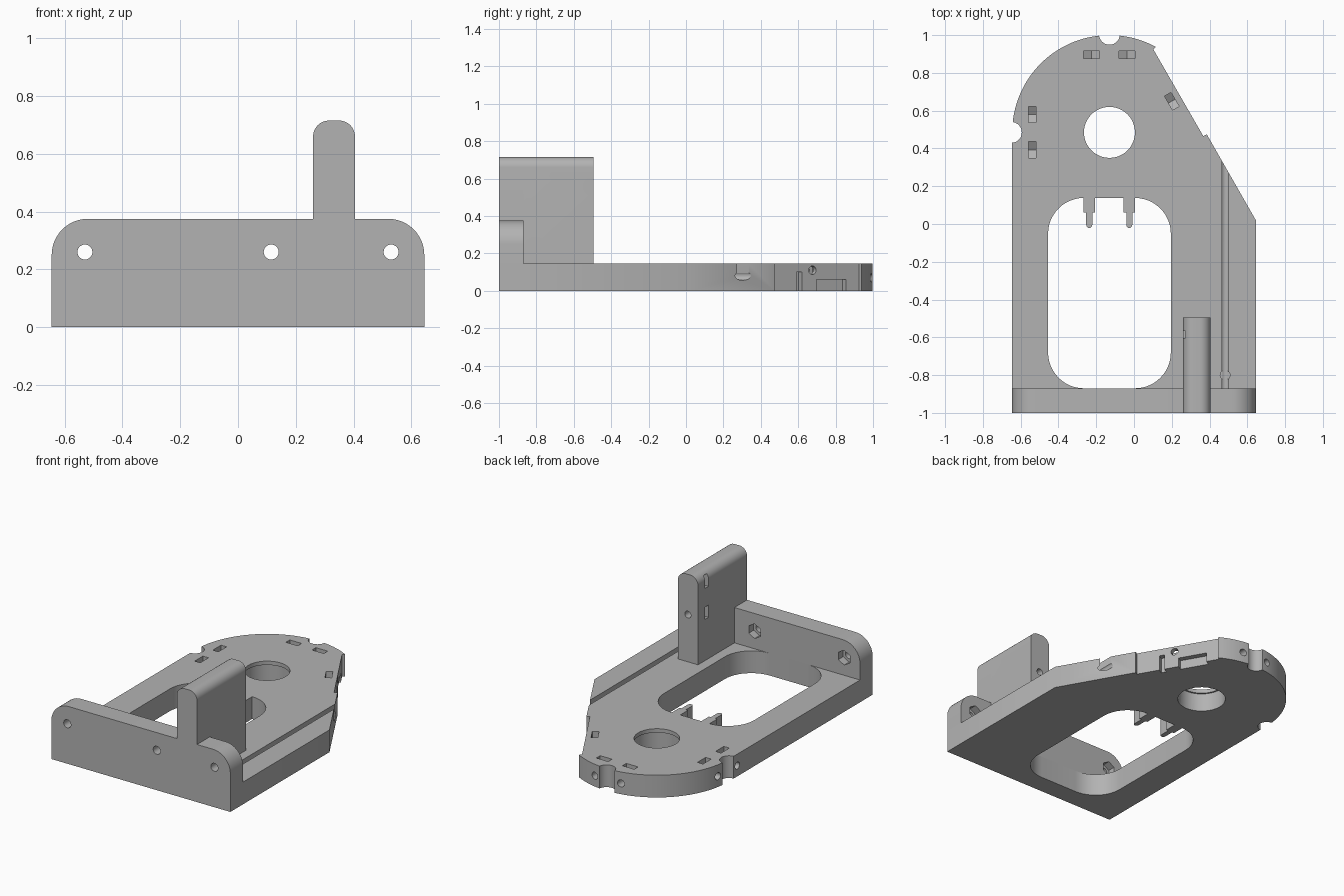
import bpy, bmesh
from math import sin, cos, radians
from mathutils import Matrix

cube = bpy.data.objects.get("Cube")
if cube:
    bpy.data.objects.remove(cube, do_unlink=True)

grey = bpy.data.materials.new("plain grey")
grey.use_nodes = True
colour = (0.45, 0.45, 0.45, 1)
grey.diffuse_color = colour
grey.node_tree.nodes["Principled BSDF"].inputs["Base Color"].default_value = colour

# Profile axes: UP extrudes along z, FRONT along y (profile x,z), SIDE along x (profile y,z)
UP = Matrix()
FRONT = Matrix(((1, 0, 0, 0), (0, 0, 1, 0), (0, 1, 0, 0), (0, 0, 0, 1)))
SIDE = Matrix(((0, 0, 1, 0), (1, 0, 0, 0), (0, 1, 0, 0), (0, 0, 0, 1)))


def arc(cx, cy, r, a0, a1, n=12):
    angles = [radians(a0 + (a1 - a0) * i / n) for i in range(n + 1)]
    return [(cx + r * cos(a), cy + r * sin(a)) for a in angles]


def circle(cx, cy, r, n=32, start=0):
    return arc(cx, cy, r, start, start + 360, n)[:-1]


def rect(x0, x1, y0, y1):
    return [(x0, y0), (x1, y0), (x1, y1), (x0, y1)]


def prism(name, pts, lo, hi, matrix=UP):
    bm = bmesh.new()
    face = bm.faces.new([bm.verts.new((u, v, lo)) for u, v in pts])
    out = bmesh.ops.extrude_face_region(bm, geom=[face])
    verts = [g for g in out["geom"] if isinstance(g, bmesh.types.BMVert)]
    bmesh.ops.translate(bm, verts=verts, vec=(0, 0, hi - lo))
    bm.transform(matrix)
    bmesh.ops.recalc_face_normals(bm, faces=bm.faces)
    mesh = bpy.data.meshes.new(name)
    bm.to_mesh(mesh)
    bm.free()
    mesh.materials.append(grey)
    obj = bpy.data.objects.new(name, mesh)
    bpy.context.collection.objects.link(obj)
    return obj


def activate(obj):
    bpy.ops.object.select_all(action="DESELECT")
    obj.select_set(True)
    bpy.context.view_layer.objects.active = obj


def cut(target, pts, lo, hi, matrix=UP):
    cutter = prism("cutter", pts, lo, hi, matrix)
    cutter.hide_render = True
    mod = target.modifiers.new("cut", "BOOLEAN")
    mod.operation = "DIFFERENCE"
    mod.solver = "EXACT"
    mod.object = cutter
    activate(target)
    bpy.ops.object.modifier_apply(modifier=mod.name)
    bpy.data.objects.remove(cutter, do_unlink=True)


THICK = 0.145
HUB = (-0.13, 0.485)

# Base plate with round end and slanted, slightly recessed edge
outline = [(-0.645, -1), (0.645, -1), (0.645, 0.02), (0.385, 0.475), (0.367, 0.465),
           (0.102, 0.925)] + arc(*HUB, 0.515, 61.5, 180, 40)
plate = prism("base_plate", outline, 0, THICK)

# Rounded window
r = 0.19
window = (arc(0.195 - r, -0.87 + r, r, -90, 0) + arc(0.195 - r, 0.138 - r, r, 0, 90)
          + arc(-0.455 + r, 0.138 - r, r, 90, 180) + arc(-0.455 + r, -0.87 + r, r, 180, 270))
cut(plate, window, -0.1, 0.3)

# Hub hole with a wider seat below, and half-round rim notches
cut(plate, circle(*HUB, 0.135, 48), -0.1, 0.3)
cut(plate, circle(*HUB, 0.145, 48), -0.1, 0.12)
cut(plate, circle(HUB[0], 1.004, 0.055), -0.1, 0.3)
cut(plate, circle(-0.649, HUB[1], 0.055), -0.1, 0.3)

# Keyhole channel running to the slanted edge
cut(plate, rect(0.465, 0.5, -0.87, 0.6), 0.08, 0.3)
cut(plate, circle(0.4825, 0.08, 0.024, 24), -0.87, 0.6, FRONT)
cut(plate, circle(0.4825, -0.8, 0.026, 24), 0.06, 0.3)


# Nut pockets in the top, each with a screw hole out through the rim
def nut_pocket(x, y, angle, z):
    frame = Matrix.Translation((x, y, 0)) @ Matrix.Rotation(radians(angle), 4, "Z") @ SIDE
    w = 0.0425
    pocket = [(-w, z - w * 0.58), (0, z - w * 1.15), (w, z - w * 0.58), (w, 0.2), (-w, 0.2)]
    cut(plate, pocket, -0.02, 0.02, frame)
    cut(plate, circle(0, z, 0.023, 20), -0.045, 0.18, frame)


for x in (-0.225, -0.037):
    nut_pocket(x, 0.895, 90, 0.07)
for y in (0.58, 0.393):
    nut_pocket(-0.538, y, 180, 0.07)
for x, y in ((0.077, 0.863), (0.2, 0.65)):
    nut_pocket(x, y, 30, 0.11)

# Recesses along the underside of the slanted edge
edge = Matrix.Translation((0.367, 0.465, 0)) @ Matrix.Rotation(radians(30), 4, "Z")
for start, end, height in ((0.27, 0.45, 0.06), (0.145, 0.178, 0.1)):
    cut(plate, rect(-0.035, 0.1, start, end), -0.1, height, edge)

# Two stepped prongs reaching into the window
for side, x in (("right", -0.237), ("left", -0.025)):
    shape = ([(x + 0.03, 0.14), (x - 0.03, 0.14), (x - 0.03, 0.06), (x - 0.016, 0.06)]
             + arc(x, -0.005, 0.016, 180, 360, 8) + [(x + 0.016, 0.06), (x + 0.03, 0.06)])
    prism(side + "_prong", shape, 0, THICK)

# Front wall, its profile continuing up into the tower
tower_top = arc(0.35, 0.66, 0.055, 0, 90) + arc(0.315, 0.66, 0.055, 90, 180)
wall_shape = ([(-0.645, THICK), (0.645, THICK)] + arc(0.52, 0.25, 0.125, 0, 90)
              + [(0.405, 0.375)] + tower_top + [(0.26, 0.375)]
              + arc(-0.52, 0.25, 0.125, 90, 180))
wall = prism("front_wall", wall_shape, -1, -0.87, FRONT)
for x in (-0.53, 0.115, 0.53):
    cut(wall, circle(x, 0.26, 0.026, 24), -1.1, -0.8, FRONT)
    cut(wall, circle(x, 0.26, 0.048, 6, 30), -0.92, -0.8, FRONT)

# Tower behind the wall, with cross hole, end notch and fixings
tower = prism("tower", [(0.26, THICK), (0.405, THICK)] + tower_top, -0.87, -0.495, FRONT)
cut(tower, circle(-0.804, 0.212, 0.064), 0.1, 0.6, SIDE)
cut(tower, circle(-0.488, 0.553, 0.052), 0.1, 0.6, SIDE)
for z in (0.655, 0.453):
    cut(tower, circle(0.333, z, 0.022, 20), -0.63, -0.4, FRONT)
    cut(tower, rect(-0.603, -0.567, z - 0.04, z + 0.04), 0.2, 0.37, SIDE)

# Smooth curved walls, keep corners crisp
for obj in (plate, wall, tower):
    activate(obj)
    bpy.ops.object.shade_smooth_by_angle(angle=radians(30))
